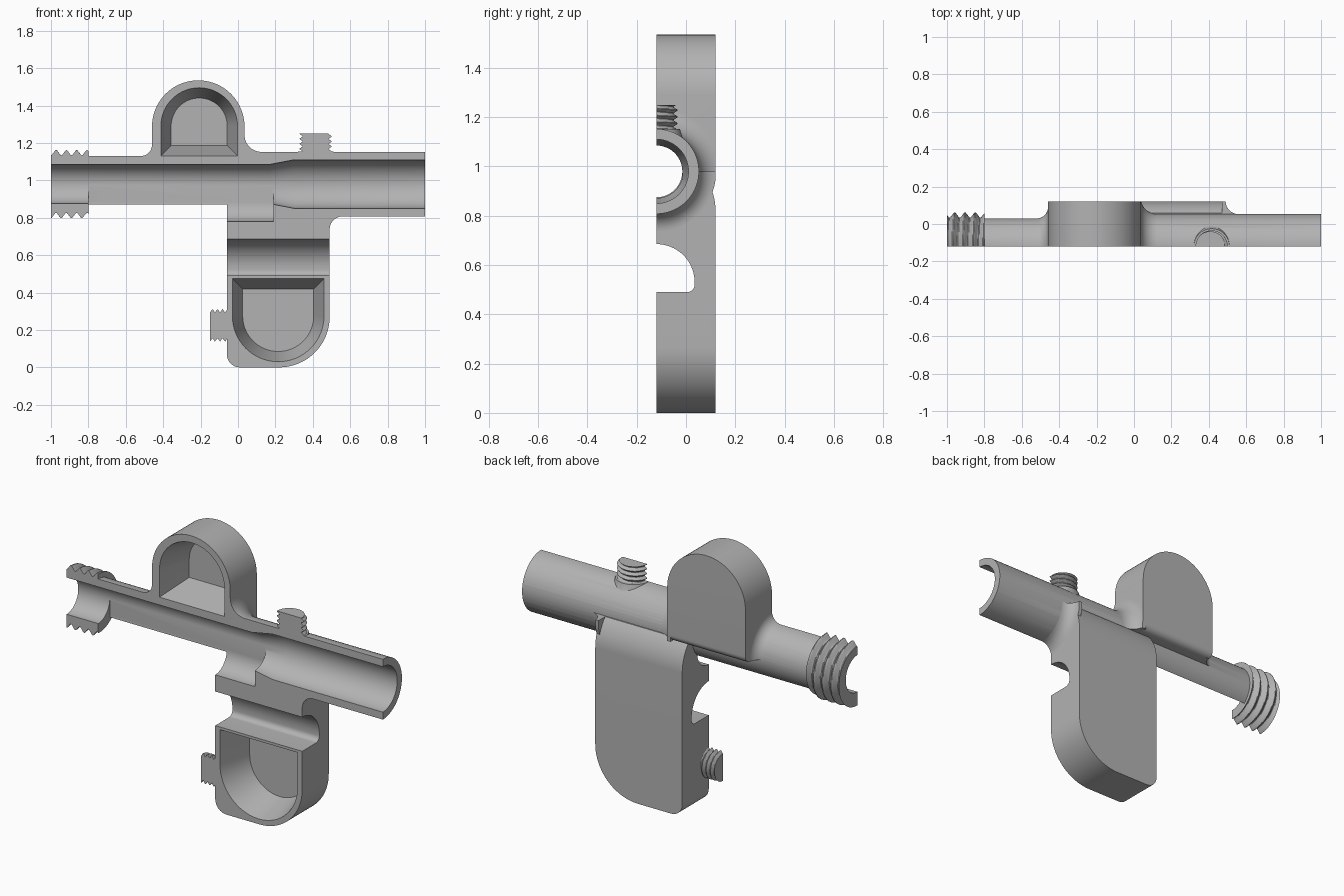
import bpy, bmesh
from math import sin, cos, pi, sqrt
from mathutils import Matrix, Vector

if "Cube" in bpy.data.objects:
    bpy.data.objects.remove(bpy.data.objects["Cube"])

CUT, BACK, AXIS = -0.12, 0.12, 0.98   # section plane, rear face, tube height
SEG = 64

grey = bpy.data.materials.new("plain grey")
grey.use_nodes = True
grey.diffuse_color = (0.45, 0.45, 0.45, 1)
grey.node_tree.nodes["Principled BSDF"].inputs["Base Color"].default_value = (0.45, 0.45, 0.45, 1)


def loft(name, rings, matrix=Matrix()):
    """Closed solid through rings with equal point counts."""
    bm = bmesh.new()
    loops = [[bm.verts.new(matrix @ Vector(p)) for p in ring] for ring in rings]
    n = len(loops[0])
    for a, b in zip(loops, loops[1:]):
        for i in range(n):
            j = (i + 1) % n
            bm.faces.new((a[i], a[j], b[j], b[i]))
    bm.faces.new(loops[0][::-1])
    bm.faces.new(loops[-1])
    bmesh.ops.recalc_face_normals(bm, faces=bm.faces)
    mesh = bpy.data.meshes.new(name)
    bm.to_mesh(mesh)
    bm.free()
    mesh.materials.append(grey)
    ob = bpy.data.objects.new(name, mesh)
    bpy.context.collection.objects.link(ob)
    return ob


def along_x(z, x=0, y=CUT):
    """Maps local z onto world x."""
    return Matrix.Translation((x, y, z)) @ Matrix.Rotation(pi / 2, 4, 'Y')


def turned(name, profile, matrix):
    """Solid of revolution from (height, radius) pairs."""
    angles = [2 * pi * (i + 0.5) / SEG for i in range(SEG)]
    return loft(name, [[(r * cos(t), r * sin(t), h) for t in angles] for h, r in profile], matrix)


def threaded(name, length, root, crest, pitch, matrix):
    """Cylinder with a helical thread, starting a little below its base."""
    steps = round(length / pitch * 12)
    rings = []
    for k in range(steps + 1):
        h = length * k / steps
        ring = []
        for i in range(SEG):
            t = (i + 0.5) / SEG
            phase = (h / pitch + t) % 1
            r = root + (crest - root) * min(1, max(0, 2.6 * abs(2 * phase - 1) / 2 - 0.15))
            ring.append((r * cos(2 * pi * t), r * sin(2 * pi * t), h))
        rings.append(ring)
    return loft(name, rings, matrix)


def arc(cx, cz, r, start, end, n=20):
    return [(cx + r * cos(pi * a / 180), cz + r * sin(pi * a / 180))
            for a in (start + (end - start) * i / n for i in range(n + 1))]


def plate(name, outline, y0, y1):
    return loft(name, [[(x, y, z) for x, z in outline] for y in (y0, y1)])


def bar(name, section, x0, x1):
    return loft(name, [[(x, y, z) for y, z in section] for x in (x0, x1)])


def box(name, x0, x1, y0, y1, z0, z1):
    return plate(name, [(x0, z0), (x1, z0), (x1, z1), (x0, z1)], y0, y1)


def combine(target, operation, others):
    """Boolean the others into the target and remove them."""
    for other in others:
        mod = target.modifiers.new("join", 'BOOLEAN')
        mod.operation, mod.solver, mod.object = operation, 'EXACT', other
        mesh = bpy.data.meshes.new_from_object(
            target.evaluated_get(bpy.context.evaluated_depsgraph_get()))
        target.modifiers.clear()
        target.data = mesh
        bpy.data.objects.remove(other)
    return target


def flare(name, x, r, f, direction, z0, z1):
    """Concave fillet collar between the tube and the side of a block."""
    profile = [(x - direction * 0.02, r + f)]
    for i in range(13):
        a = pi / 2 * i / 12
        profile.append((x + direction * f * (1 - cos(a)), r + f * (1 - sin(a)) - 0.001 * (i == 12)))
    collar = turned(name, profile, along_x(AXIS))
    return combine(collar, 'INTERSECT', [box("limit", -1, 1, -0.4, BACK - 0.001, z0, z1)])


# Upper block: arched outline, rounded lower rear edge
upper = plate("upper_block", [(-0.46, AXIS)] + arc(-0.2125, 1.287, 0.2475, 180, 0, 40)
              + [(0.035, AXIS)], -0.3, BACK)
section = [(-0.4, 0.9), (-0.4, 1.7), (0.3, 1.7), (0.3, 1.02), (BACK, 1.02)]
section += arc(0.08, 1.02, 0.04, -5, -90, 8) + [(0.04, 0.98), (0.04, 0.9)]
combine(upper, 'INTERSECT', [bar("upper_limit", section, -0.7, 0.3)])

# Lower block: one large and one small bottom corner, domed upper rear edge
outline = arc(0.01, 0.07, 0.07, 180, 270, 8) + arc(0.22, 0.27, 0.27, 270, 360) + [(0.49, AXIS), (-0.06, AXIS)]
lower = plate("lower_block", outline, -0.3, 0.2)
section = [(-0.4, -0.1), (BACK, -0.1)] + arc(CUT, 0.82, 0.24, 0, 44, 12) + [(-0.4, 0.987)]
combine(lower, 'INTERSECT', [bar("lower_limit", section, -0.3, 0.7)])

# Tube with its fillets, stud boss and threads
body = turned("valve_body", [(-0.99, 0.15), (-0.03, 0.15), (-0.02, 0.1725), (1, 0.1725)], along_x(AXIS))
boss = turned("stud_boss", [(1.0, 0.15), (1.08, 0.13), (1.12, 0.105), (1.153, 0.095)],
              Matrix.Translation((0.415, CUT, 0)))
combine(body, 'UNION', [
    upper, lower, boss,
    flare("left_fillet", -0.46, 0.15, 0.06, -1, AXIS, 2),
    flare("right_fillet", 0.035, 0.1725, 0.09, 1, AXIS, 2),
    flare("lower_fillet", 0.49, 0.1725, 0.07, 1, 0, AXIS),
    threaded("pipe_thread", 0.2, 0.154, 0.182, 0.055, along_x(AXIS, -1)),
    threaded("top_stud", 0.15, 0.07, 0.086, 0.027, Matrix.Translation((0.415, CUT, 1.1))),
    threaded("side_stud", 0.13, 0.07, 0.086, 0.027, along_x(0.225, -0.15)),
])


# Bore, drop slot, cross channel and the two tapered pockets
def pocket(name, cx, cz, r, flat, sign, inset=0.055):
    rings = []
    for y, d in ((-0.14, 0), (CUT, 0), (0.07, inset)):
        pts = arc(cx, cz, r - d, 0, 180 * sign, 32)
        pts += [(cx - r + d, flat + sign * d), (cx + r - d, flat + sign * d)]
        rings.append([(x, y, z) for x, z in pts])
    return loft(name, rings)


bore = turned("bore", [(-1.1, 0.105), (0.17, 0.105), (0.3, 0.13), (1.1, 0.13)], along_x(AXIS))
slot = bar("drop_slot", arc(CUT, 0.885, 0.1048, 180, 360, 32)
           + [(CUT + 0.1048, AXIS), (CUT - 0.1048, AXIS)], -0.8, 0.19)
channel = bar("cross_channel", arc(CUT, 0.53, 0.155, 90, 0) + arc(0.005, 0.52, 0.03, 0, -90, 8)
              + [(-0.4, 0.49), (-0.4, 0.685)], -0.3, 0.7)
combine(body, 'DIFFERENCE', [
    bore, slot, channel,
    pocket("upper_pocket", -0.2075, 1.29, 0.205, 1.13, 1),
    pocket("lower_pocket", 0.215, 0.275, 0.245, 0.475, -1),
    box("section_half", -2, 2, -1, CUT, -1, 3),
])

# Smooth curved walls, crisp edges
bpy.ops.object.select_all(action='DESELECT')
body.select_set(True)
bpy.context.view_layer.objects.active = body
bpy.ops.object.shade_smooth_by_angle(angle=pi / 6)
